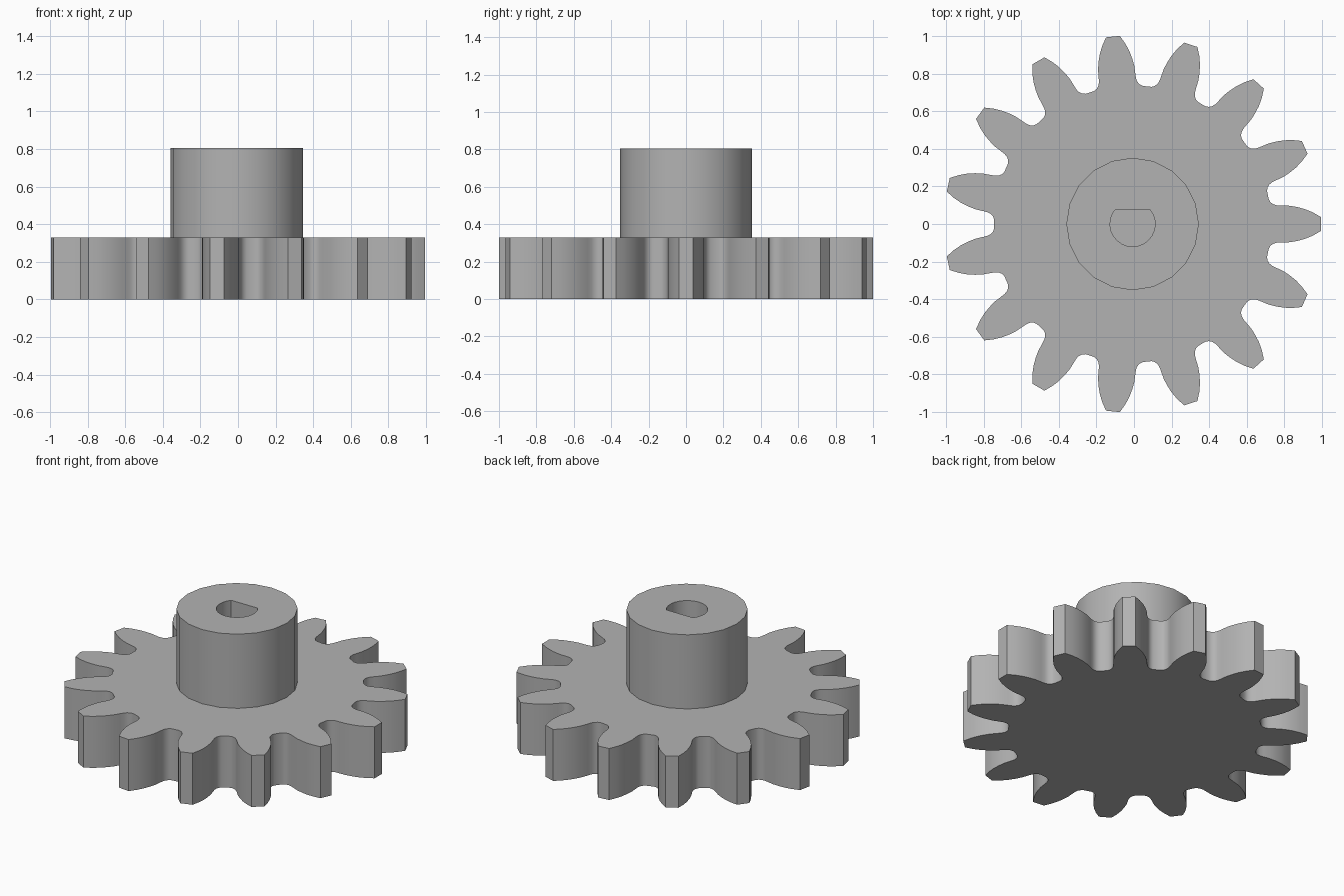
import bpy, bmesh, math

if "Cube" in bpy.data.objects:
    bpy.data.objects.remove(bpy.data.objects["Cube"])

CX = -0.0075      # axis of the gear
TEETH = 15
GEAR_H, HUB_TOP = 0.33, 0.805

grey = bpy.data.materials.new("mid grey")
grey.diffuse_color = (0.45, 0.45, 0.45, 1)
grey.use_nodes = True
grey.node_tree.nodes["Principled BSDF"].inputs["Base Color"].default_value = grey.diffuse_color


def prism(name, loops, z0, z1):
    """Fill closed outlines (inner ones become holes) and extrude upwards."""
    bm = bmesh.new()
    edges = []
    for loop in loops:
        vs = [bm.verts.new((x + CX, y, z0)) for x, y in loop]
        edges += [bm.edges.new((a, b)) for a, b in zip(vs, vs[1:] + vs[:1])]
    bmesh.ops.triangle_fill(bm, edges=edges, use_beauty=True, use_dissolve=False)
    ext = bmesh.ops.extrude_face_region(bm, geom=bm.faces[:], use_keep_orig=True)
    top = [v for v in ext["geom"] if isinstance(v, bmesh.types.BMVert)]
    bmesh.ops.translate(bm, verts=top, vec=(0, 0, z1 - z0))
    bmesh.ops.recalc_face_normals(bm, faces=bm.faces[:])
    me = bpy.data.meshes.new(name)
    bm.to_mesh(me)
    bm.free()
    me.materials.append(grey)
    ob = bpy.data.objects.new(name, me)
    bpy.context.collection.objects.link(ob)
    bpy.ops.object.select_all(action='DESELECT')
    ob.select_set(True)
    bpy.context.view_layer.objects.active = ob
    bpy.ops.object.shade_smooth_by_angle(angle=math.radians(35))
    return ob


def arc(r, a0, a1, n):
    return [(r * math.cos(a0 + (a1 - a0) * i / n), r * math.sin(a0 + (a1 - a0) * i / n))
            for i in range(n + 1)]


# Toothed wheel: half tooth as (radius, half width), root to tip, then mirrored
half = [(0.736, 0.130), (0.743, 0.115), (0.757, 0.104), (0.775, 0.099), (0.80, 0.098),
        (0.84, 0.097), (0.88, 0.090), (0.92, 0.079), (0.96, 0.062), (1.0025, 0.037)]
tooth = [(r, -math.asin(w / r)) for r, w in half]
tooth += [(r, -a) for r, a in reversed(tooth)]
outline = []
for k in range(TEETH):
    base = k * math.tau / TEETH
    outline += [(r * math.cos(base + a), r * math.sin(base + a)) for r, a in tooth]
prism("gear_wheel", [outline], 0, GEAR_H)

# Hub with a D-shaped shaft bore that ends at the wheel
hub = arc(0.352, 0, math.tau, 20)[:-1]
flat = math.asin(0.075 / 0.12)
bore = arc(0.12, math.pi - flat, math.tau + flat, 18)
prism("hub", [hub, bore], GEAR_H, HUB_TOP)
